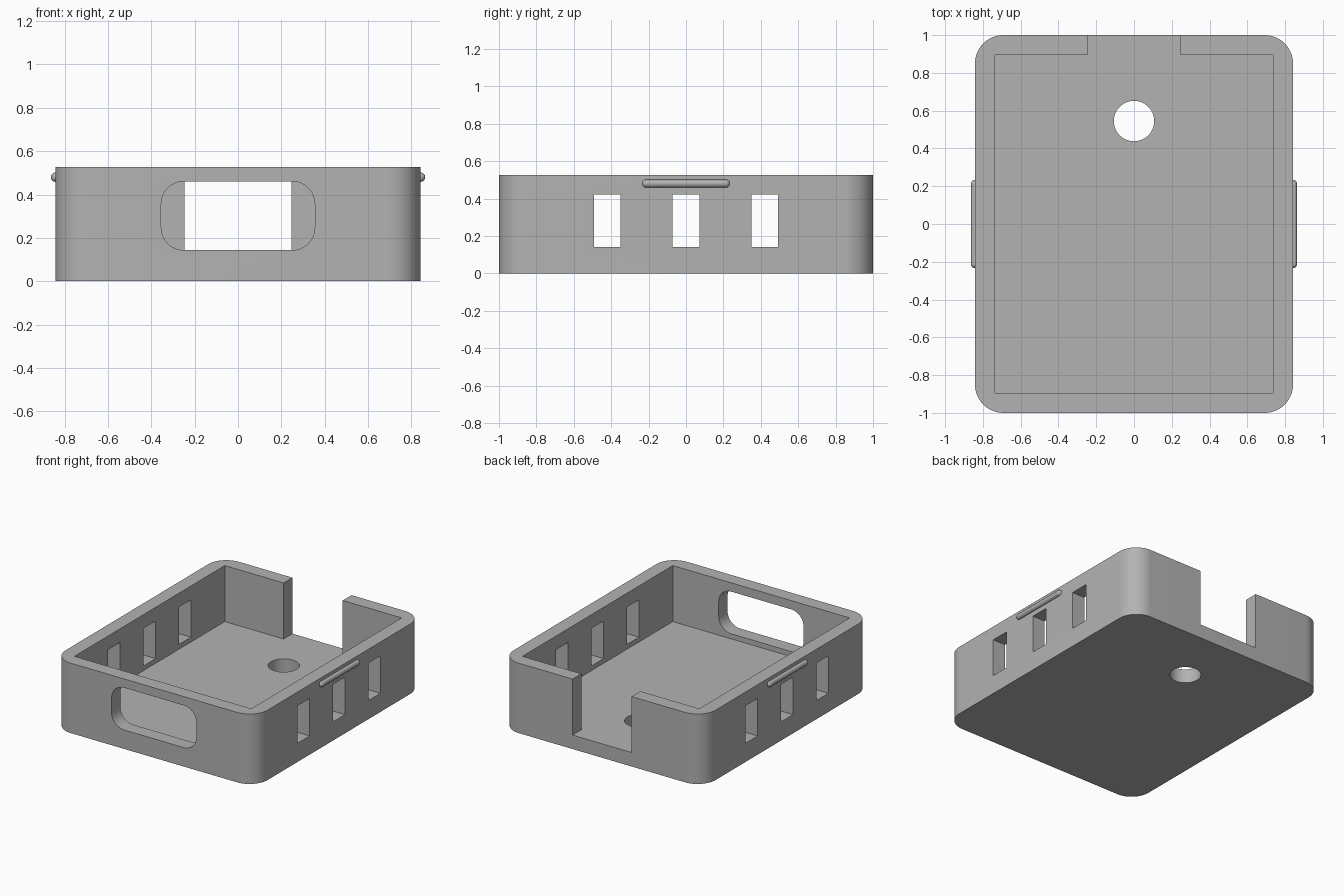
import bpy, bmesh, math
from mathutils import Matrix, Vector

if "Cube" in bpy.data.objects:
    bpy.data.objects.remove(bpy.data.objects["Cube"], do_unlink=True)

HALF_X, HALF_Y, HEIGHT = 0.842, 1.0, 0.527
WALL, FLOOR = 0.105, 0.105

grey = bpy.data.materials.new("plain grey")
grey.use_nodes = True
COLOUR = (0.45, 0.45, 0.45, 1)
grey.diffuse_color = COLOUR
grey.node_tree.nodes["Principled BSDF"].inputs["Base Color"].default_value = COLOUR


def rounded_rect(hw, hh, r, cx=0, cy=0, steps=12):
    """Outline of a rectangle with round corners, counter-clockwise."""
    pts = []
    for i, (sx, sy) in enumerate([(1, 1), (-1, 1), (-1, -1), (1, -1)]):
        for k in range(steps + 1):
            a = math.pi / 2 * (i + k / steps)
            pts.append((cx + sx * (hw - r) + r * math.cos(a),
                        cy + sy * (hh - r) + r * math.sin(a)))
    return pts


def rect(hw, hh, cx=0, cy=0):
    return [(cx + hw, cy + hh), (cx - hw, cy + hh), (cx - hw, cy - hh), (cx + hw, cy - hh)]


def circle(r, cx, cy, n=48):
    return [(cx + r * math.cos(math.tau * k / n), cy + r * math.sin(math.tau * k / n))
            for k in range(n)]


def finish(name, bm):
    bmesh.ops.recalc_face_normals(bm, faces=bm.faces)
    mesh = bpy.data.meshes.new(name)
    bm.to_mesh(mesh)
    bm.free()
    mesh.materials.append(grey)
    obj = bpy.data.objects.new(name, mesh)
    bpy.context.collection.objects.link(obj)
    return obj


def prism(name, outline, low, high, axis="z"):
    """Extrude an outline along an axis; x uses (y, z) and y uses (x, z)."""
    place = {"z": lambda u, v, w: (u, v, w),
             "y": lambda u, v, w: (u, w, v),
             "x": lambda u, v, w: (w, u, v)}[axis]
    bm = bmesh.new()
    face = bm.faces.new([bm.verts.new(place(u, v, low)) for u, v in outline])
    ext = bmesh.ops.extrude_face_region(bm, geom=[face])
    verts = [e for e in ext["geom"] if isinstance(e, bmesh.types.BMVert)]
    bmesh.ops.translate(bm, verts=verts, vec=Vector(place(0, 0, high - low)))
    return finish(name, bm)


def smooth(obj):
    bpy.ops.object.select_all(action="DESELECT")
    obj.select_set(True)
    bpy.context.view_layer.objects.active = obj
    bpy.ops.object.shade_smooth_by_angle(angle=math.radians(30))


# Solid case block
case = prism("case_tray", rounded_rect(HALF_X, HALF_Y, 0.15), 0, HEIGHT)

# Cavity with the rear opening in one outline, so the floor stays flush
ix, iy, gap = HALF_X - WALL, HALF_Y - WALL, 0.246
cavity = [(-ix, -iy), (ix, -iy), (ix, iy), (gap, iy), (gap, 1.2),
          (-gap, 1.2), (-gap, iy), (-ix, iy)]
cutters = [prism("cavity_cutter", cavity, FLOOR, 1)]

# Floor hole and front slot
cutters.append(prism("floor_hole_cutter", circle(0.107, 0, 0.545), -0.1, 0.3))
cutters.append(prism("front_slot_cutter", rounded_rect(0.354, 0.159, 0.105, 0, 0.302),
                     -1.2, -0.7, "y"))

# Side windows, each cut through both walls
for y in (-0.421, 0, 0.421):
    cutters.append(prism("side_window_cutter", rect(0.071, 0.141, y, 0.282), -1.1, 1.1, "x"))

bpy.context.view_layer.objects.active = case
for cutter in cutters:
    mod = case.modifiers.new("cut", "BOOLEAN")
    mod.operation, mod.solver, mod.object = "DIFFERENCE", "EXACT", cutter
    bpy.ops.object.modifier_apply(modifier=mod.name)
    bpy.data.objects.remove(cutter, do_unlink=True)
smooth(case)

# Snap ridges: round-ended bars half sunk in the side walls
RADIUS, REACH = 0.0215, 0.234
for side, sign in (("left", 1), ("right", -1)):
    bm = bmesh.new()
    bmesh.ops.create_uvsphere(bm, u_segments=24, v_segments=12, radius=RADIUS)
    bmesh.ops.rotate(bm, verts=bm.verts, matrix=Matrix.Rotation(math.pi / 2, 3, "X"))
    bmesh.ops.bisect_plane(bm, geom=bm.verts[:] + bm.edges[:] + bm.faces[:],
                           plane_co=(0, 0, 0), plane_no=(0, 1, 0), clear_inner=True)
    for v in bm.verts:
        v.co.y += REACH - RADIUS
    bmesh.ops.mirror(bm, geom=bm.verts[:] + bm.edges[:] + bm.faces[:],
                     axis="Y", merge_dist=0)
    rims = [e for e in bm.edges if e.is_boundary]
    bmesh.ops.bridge_loops(bm, edges=rims)
    bmesh.ops.translate(bm, verts=bm.verts, vec=(sign * HALF_X, 0, 0.48))
    smooth(finish(side + "_snap_ridge", bm))
